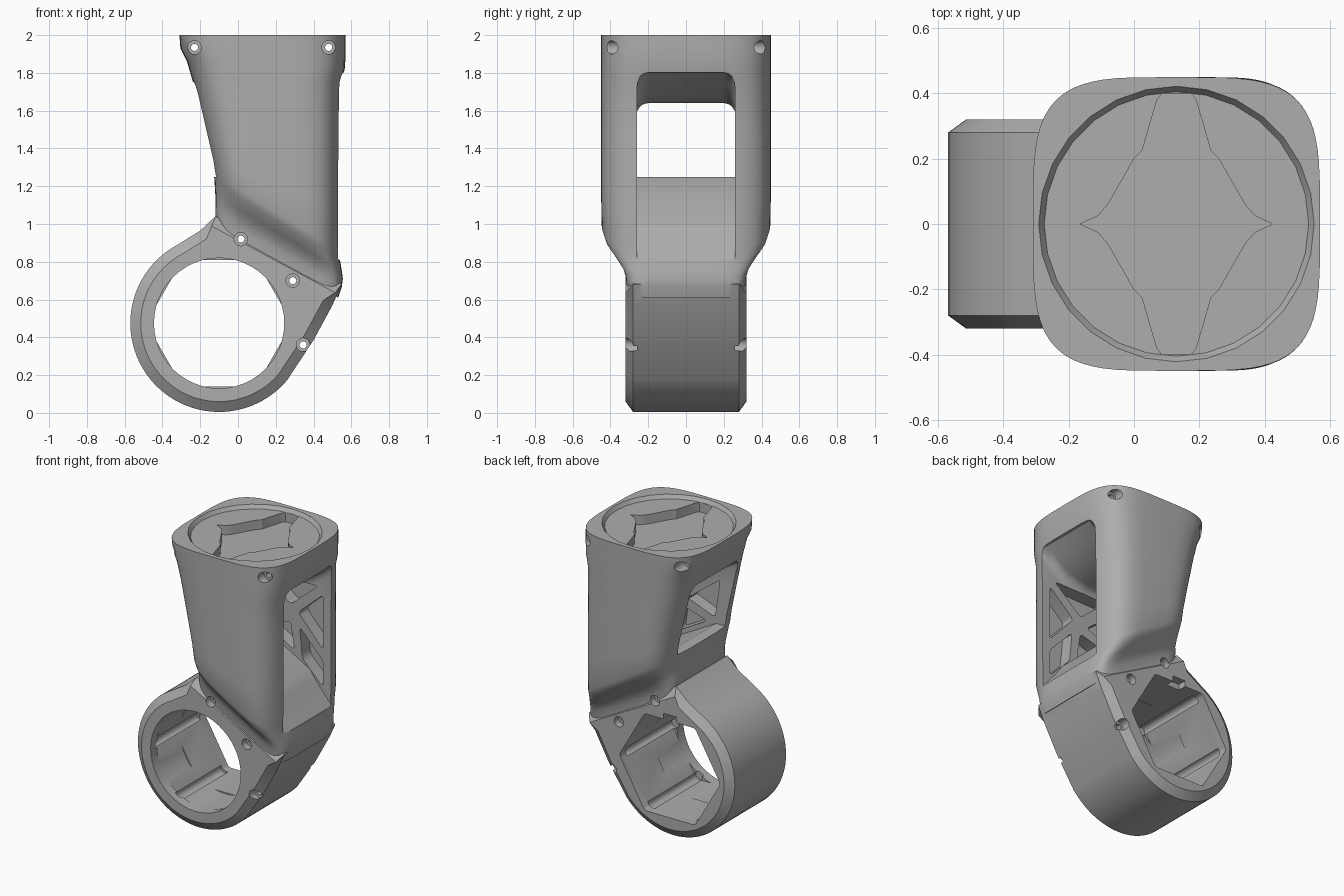
import bpy, bmesh, math
from mathutils import Vector

cube = bpy.data.objects.get("Cube")
if cube:
    bpy.data.objects.remove(cube)

grey = bpy.data.materials.new("satin_grey")
grey.use_nodes = True
tone = (0.42, 0.42, 0.42, 1)
grey.diffuse_color = tone
grey.node_tree.nodes["Principled BSDF"].inputs["Base Color"].default_value = tone

RING = Vector((-0.1, 0, 0.475))
MID = 0.13


def loft(name, rings):
    """Skin a stack of equal-length point loops and cap both ends."""
    bm = bmesh.new()
    loops = [[bm.verts.new(p) for p in ring] for ring in rings]
    n = len(loops[0])
    for a, b in zip(loops, loops[1:]):
        for i in range(n):
            j = (i + 1) % n
            bm.faces.new((a[i], a[j], b[j], b[i]))
    bm.faces.new(loops[0])
    bm.faces.new(loops[-1])
    bmesh.ops.recalc_face_normals(bm, faces=bm.faces)
    mesh = bpy.data.meshes.new(name)
    bm.to_mesh(mesh)
    bm.free()
    mesh.materials.append(grey)
    ob = bpy.data.objects.new(name, mesh)
    bpy.context.collection.objects.link(ob)
    return ob


def prism(name, pts, y0, y1):
    return loft(name, [[(x, y, z) for x, z in pts] for y in (y0, y1)])


def polygon(x, z, r, sides, turn=0):
    return [(x + r * math.cos(turn + math.tau * i / sides),
             z + r * math.sin(turn + math.tau * i / sides)) for i in range(sides)]


def bevel_edges(ob, width, segments, rule):
    bm = bmesh.new()
    bm.from_mesh(ob.data)
    edges = [e for e in bm.edges if rule(e.verts[0].co, e.verts[1].co)]
    bmesh.ops.bevel(bm, geom=edges, offset=width, segments=segments,
                    profile=0.5, affect='EDGES')
    bm.to_mesh(ob.data)
    bm.free()


def combine(target, tool, operation):
    mod = target.modifiers.new("combine", 'BOOLEAN')
    mod.operation = operation
    mod.solver = 'EXACT'
    mod.object = tool
    bpy.context.view_layer.objects.active = target
    bpy.ops.object.modifier_apply(modifier=mod.name)
    bpy.data.objects.remove(tool)


# Column: rounded-square sections that tilt towards the neck
# left x, left z, right x, right z, half width, squareness
sections = [
    (-.31, 2, .57, 2, .45, 4), (-.305, 1.93, .57, 1.93, .45, 4),
    (-.27, 1.86, .567, 1.83, .45, 4), (-.235, 1.74, .548, 1.75, .45, 4),
    (-.19, 1.55, .542, 1.5, .45, 4), (-.14, 1.34, .54, 1.1, .45, 4),
    (-.127, 1.26, .538, .86, .448, 4), (-.124, 1.22, .54, .81, .432, 4),
    (-.12, 1.15, .55, .75, .375, 5), (-.12, 1.1, .555, .71, .34, 6),
    (-.12, 1.05, .55, .67, .322, 8), (-.11, .99, .53, .61, .315, 8)]
rings = []
for xl, zl, xr, zr, w, n in sections:
    ring = []
    for i in range(72):
        a = math.tau * i / 72
        c, s = math.cos(a), math.sin(a)
        u = math.copysign(abs(c) ** (2 / n), c)
        v = math.copysign(abs(s) ** (2 / n), s)
        t = (u + 1) / 2
        ring.append((xl + (xr - xl) * t, w * v, zl + (zr - zl) * t))
    rings.append(ring)
body = loft("joint_housing", rings)

# Ring barrel with neck, chamfered on both ends
arc = [math.radians(118 + 202 * i / 48) for i in range(49)]
outline = [Vector((RING.x + .47 * math.cos(a), RING.z + .47 * math.sin(a))) for a in arc]
outline += [Vector(p) for p in ((.4, .385), (.5, .57), (.548, .68), (-.12, 1.04), (-.2, .965))]
inset = []
for i, p in enumerate(outline):
    d = (outline[(i + 1) % len(outline)] - outline[i - 1]).normalized()
    inset.append(p + Vector((-d.y, d.x)) * .055)
barrel = loft("ring_barrel", [[(p.x, y, p.y) for p in pts] for pts, y in
              ((inset, -.32), (outline, -.28), (outline, .28), (inset, .32))])
combine(body, barrel, 'UNION')

# Open cavity running from side window to side window
cavity = prism("cavity_cutter", [
    (.75, .8), (.535, .81), (.41, .96), (.37, 1.02), (-.05, 1.25), (-.5, 1.25),
    (-.5, 1.84), (-.2, 1.74), (-.02, 1.65), (.2, 1.64), (.35, 1.67),
    (.46, 1.74), (.54, 1.8), (.75, 1.82)], -.26, .26)
bevel_edges(cavity, .06, 4, lambda a, b: abs(a.y - b.y) < .01 and min(a.z, b.z) > 1.6
            and abs(a.x - b.x) > .01)
combine(body, cavity, 'DIFFERENCE')

# Rounded lightening pockets in the inner walls
pockets = [
    [(.47, 1.56), (.47, 1.18), (.28, 1.39)],
    [(.43, 1.61), (.02, 1.6), (.22, 1.43)],
    [(.47, 1.1), (.47, .92), (.31, 1.08), (.29, 1.29)],
    [(-.08, 1.56), (.17, 1.37), (-.04, 1.29)],
    [(.22, 1.31), (.25, 1.12), (.02, 1.25)]]
for pts in pockets:
    cutter = prism("pocket_cutter", pts, -.35, .35)
    bevel_edges(cutter, .025, 4, lambda a, b: abs(a.y - b.y) > .1)
    combine(body, cutter, 'DIFFERENCE')

# Ring bore: round front lip, hexagonal socket open to the back
combine(body, prism("lip_cutter", polygon(RING.x, RING.z, .345, 48), -.5, 0), 'DIFFERENCE')
socket = prism("socket_cutter", polygon(RING.x, RING.z, .387, 6), -.25, .5)
bevel_edges(socket, .02, 3, lambda a, b: abs(a.y - b.y) > .1)
combine(body, socket, 'DIFFERENCE')
for i in range(6):
    a = math.tau * i / 6
    groove = polygon(RING.x + .365 * math.cos(a), RING.z + .365 * math.sin(a), .032, 16)
    combine(body, prism("groove_cutter", groove, -.27, .26), 'DIFFERENCE')
notch = [(-.15, .78), (-.05, .78), (-.05, .85), (-.15, .85)]
combine(body, prism("notch_cutter", notch, .26, .5), 'DIFFERENCE')

# Shallow round seat on top with a pointed recess
seat = loft("seat_cutter", [[(x, y, z) for x, y in polygon(MID, 0, r, 28)]
            for r, z in ((.405, 1.975), (.422, 2.0), (.422, 2.1))])
combine(body, seat, 'DIFFERENCE')
quarter = [(.295, 0), (.24, .025), (.21, .06), (.13, .2), (.105, .225), (.06, .38), (.045, .4)]
star = quarter + [(-x, y) for x, y in reversed(quarter)]
star += [(x, -y) for x, y in reversed(star) if y > 0]
recess = loft("recess_cutter", [[(MID + x, y, z) for x, y in star] for z in (1.91, 2.1)])
combine(body, recess, 'DIFFERENCE')

# Through screw holes, counterbored on both sides
for x, z, depth in ((-.23, 1.935, .3), (.48, 1.935, .35), (.015, .92, .27),
                    (.29, .7, .27), (.345, .36, .26)):
    combine(body, prism("screw_cutter", polygon(x, z, .019, 16), -.6, .6), 'DIFFERENCE')
    for side in (-1, 1):
        bore = prism("counterbore_cutter", polygon(x, z, .036, 20), side * depth, side * .6)
        combine(body, bore, 'DIFFERENCE')

bpy.ops.object.select_all(action='DESELECT')
body.select_set(True)
bpy.context.view_layer.objects.active = body
bpy.ops.object.shade_smooth_by_angle(angle=math.radians(28))
